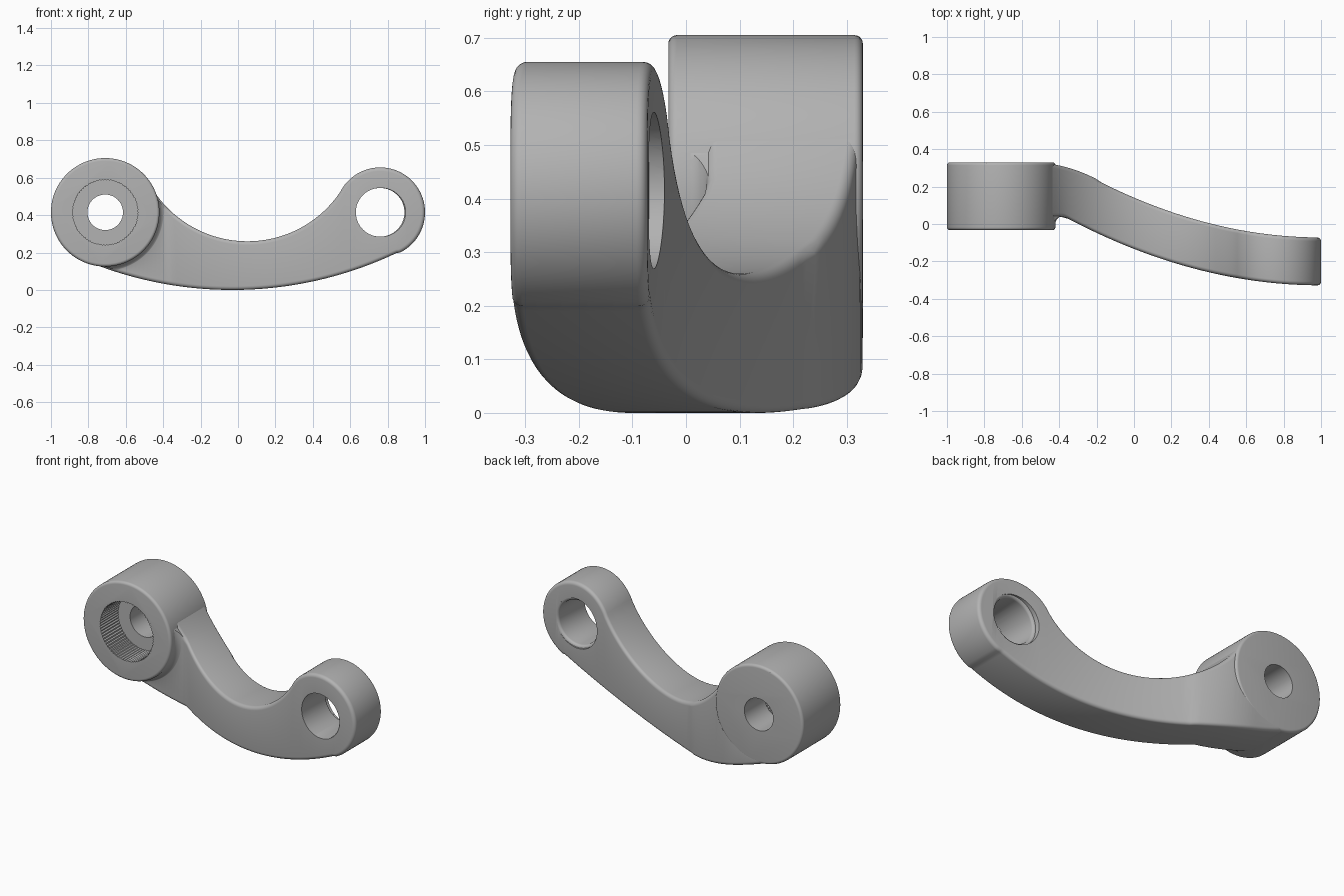
import bpy, bmesh
from math import sin, cos, pi, sqrt, acos
from mathutils import Vector

cube = bpy.data.objects.get("Cube")
if cube:
    bpy.data.objects.remove(cube)

BOSS = (-0.71, 0.415, 0.29)   # x, z, radius
EYE = (0.76, 0.415, 0.24)

grey = bpy.data.materials.new("cast_grey")
grey.use_nodes = True
grey.diffuse_color = (0.45, 0.45, 0.45, 1)
grey.node_tree.nodes["Principled BSDF"].inputs["Base Color"].default_value = grey.diffuse_color


def finish(bm, name):
    bmesh.ops.recalc_face_normals(bm, faces=bm.faces)
    mesh = bpy.data.meshes.new(name)
    bm.to_mesh(mesh)
    bm.free()
    mesh.materials.append(grey)
    ob = bpy.data.objects.new(name, mesh)
    bpy.context.collection.objects.link(ob)
    return ob


def bridge(bm, rings):
    for a, b in zip(rings, rings[1:]):
        for i in range(len(a)):
            j = (i + 1) % len(a)
            bm.faces.new((a[i], a[j], b[j], b[i]))


def lathe(name, centre, profile, seg=96, tooth=0.0):
    """Solid turned about a y axis from (radius, y) points."""
    bm = bmesh.new()
    rings = []
    for r, y in profile:
        ring = []
        for i in range(seg):
            a, rr = 2 * pi * i / seg, r - tooth * (i % 2)
            ring.append(bm.verts.new((centre[0] + rr * cos(a), y, centre[1] + rr * sin(a))))
        rings.append(ring)
    bridge(bm, rings)
    bm.faces.new(rings[0])
    bm.faces.new(rings[-1])
    return finish(bm, name)


def rounded(r, y0, y1, c, flare=1, n=5):
    """Cylinder profile with rounded ends; flare=-1 widens the ends instead."""
    arc = [i * pi / 2 / n for i in range(n + 1)]
    if flare > 0:
        start = [(r - c + c * sin(a), y0 + c - c * cos(a)) for a in arc]
    else:
        start = [(r + c - c * sin(a), y0 + c - c * cos(a)) for a in arc]
    return start + [(q, y0 + y1 - y) for q, y in reversed(start)]


def combine(target, tool, op):
    mod = target.modifiers.new(op.lower(), 'BOOLEAN')
    mod.operation, mod.object, mod.solver = op, tool, 'EXACT'
    bpy.context.view_layer.objects.active = target
    bpy.ops.object.modifier_apply(modifier=mod.name)
    bpy.data.objects.remove(tool)


# Arm outline and thickness
def top_z(x):
    if x < -0.45:
        return BOSS[1] + sqrt(max(0, 0.288 ** 2 - (x - BOSS[0]) ** 2))
    if x < 0.545:
        return 0.86 - sqrt(0.36 - (x - 0.05) ** 2)
    return EYE[1] + sqrt(max(0, EYE[2] ** 2 - (x - EYE[0]) ** 2))


def bottom_z(x):
    if x < 0.865:
        return 2.05 - sqrt(2.05 ** 2 - (x + 0.03) ** 2)
    return EYE[1] - sqrt(max(0, EYE[2] ** 2 - (x - EYE[0]) ** 2))


def front_y(x):
    return -0.328 + 0.195 * (1 - max(x, -0.37)) ** 2


def back_y(x):
    if x < -0.2:
        return 0.3295 - 0.73 * (max(x, -0.55) + 0.55) ** 2
    return -0.072 + 0.213 * (1 - x) ** 2


def arm_solid(name, front, back, rim):
    """Loft the arm outline from front to back; rim lists (inset, depth)."""
    n1, n2 = 60, 36
    start = acos((0.545 - EYE[0]) / EYE[2])
    xs = [-0.8 + 1.345 * i / n1 for i in range(n1)]
    xs += [EYE[0] + EYE[2] * cos(start * (1 - i / n2)) for i in range(n2 + 1)]
    n = len(xs)
    loop = [Vector((x, top_z(x))) for x in xs]
    loop += [Vector((x, bottom_z(x))) for x in reversed(xs[:-1])]
    m = len(loop)
    inward = []
    for i in range(m):
        t = (loop[(i + 1) % m] - loop[i - 1]).normalized()
        inward.append(Vector((t.y, -t.x)))
    bm = bmesh.new()
    rings = []
    for side, levels in ((front, rim), (back, rim[::-1])):
        sign = 1 if side is front else -1
        for inset, depth in levels:
            pts = [p + d * inset for p, d in zip(loop, inward)]
            rings.append([bm.verts.new((p.x, side(p.x) + sign * depth, p.y)) for p in pts])
    bridge(bm, rings)
    for ring in (rings[0], rings[-1]):
        for i in range(n - 2):
            bm.faces.new((ring[i], ring[i + 1], ring[m - 2 - i], ring[m - 1 - i]))
        bm.faces.new((ring[n - 2], ring[n - 1], ring[n]))
    return finish(bm, name)


C = 0.02
soft_rim = [(C - C * sin(a), C - C * cos(a)) for a in [i * pi / 10 for i in range(6)]]
lever = arm_solid("crank_lever", front_y, back_y, soft_rim)

# Fillet between the boss and the arm's front face, kept inside the arm outline
cove = [(0.338 - 0.05 * cos(a), 0.05 * sin(a) - 0.005) for a in [i * pi / 16 for i in range(9)]]
fillet = lathe("boss_fillet", BOSS, cove + [(0.338, 0.1)])
limit = arm_solid("fillet_limit", lambda x: -0.2, lambda x: 0.25, [(0.008, 0.0)])
combine(fillet, limit, 'INTERSECT')
combine(lever, fillet, 'UNION')

# Large boss
combine(lever, lathe("boss", BOSS, rounded(BOSS[2], -0.033, 0.33, 0.016), 128), 'UNION')

# Bores: through hole, serrated counterbore, small eye hole with rounded rims
combine(lever, lathe("boss_hole", BOSS, [(0.095, -0.2), (0.095, 0.5)], 64), 'DIFFERENCE')
combine(lever, lathe("serrated_socket", BOSS, [(0.176, -0.2), (0.176, 0.135)], 144, 0.005), 'DIFFERENCE')
eye_cut = [(0.146, -0.5)] + rounded(0.13, -0.329, -0.069, 0.016, -1) + [(0.146, 0.1)]
combine(lever, lathe("eye_hole", EYE, eye_cut, 72), 'DIFFERENCE')

# Smooth shading with sharp edges kept
bpy.ops.object.select_all(action='DESELECT')
lever.select_set(True)
bpy.context.view_layer.objects.active = lever
bpy.ops.object.shade_smooth_by_angle(angle=0.55)
